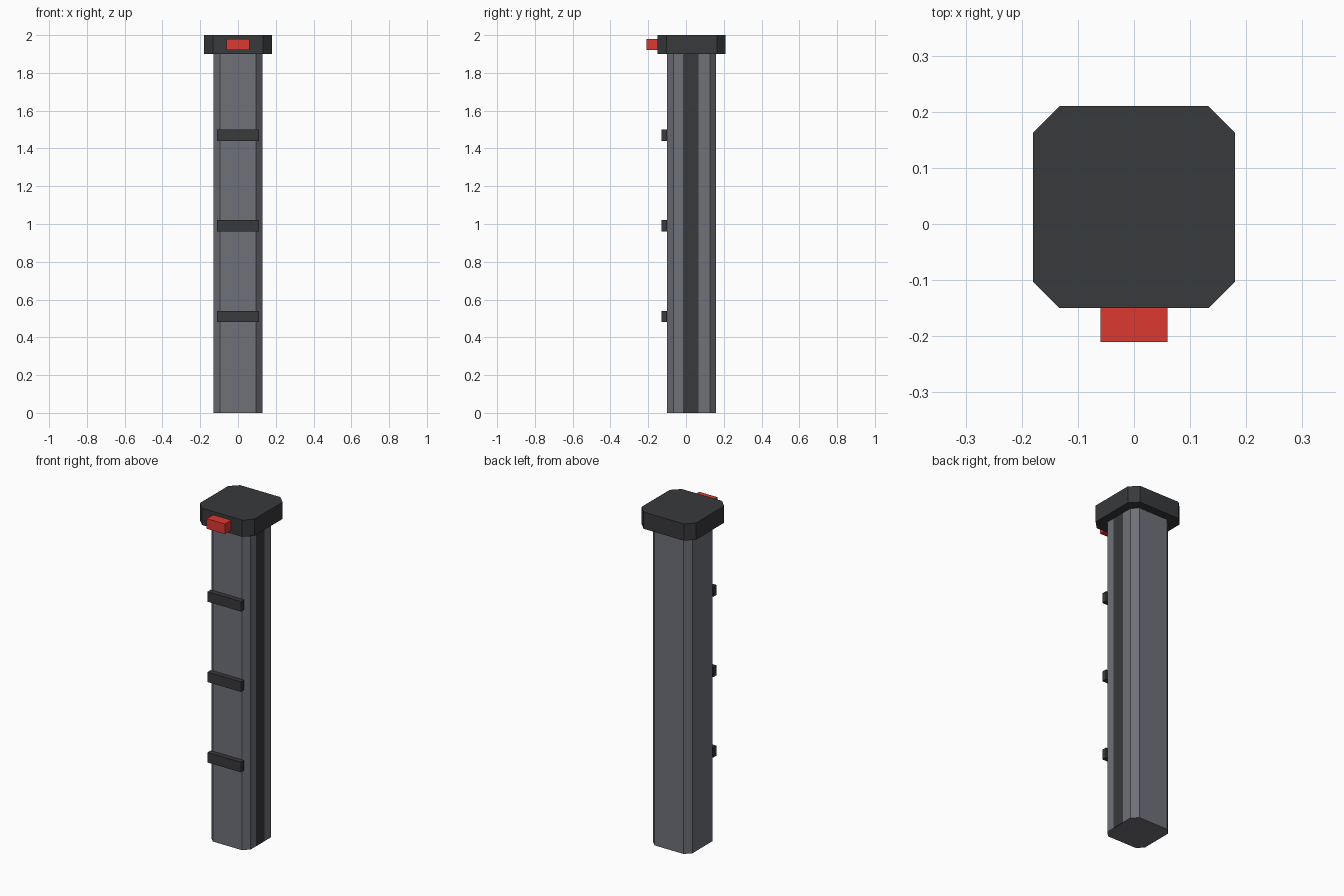
import bpy, bmesh

if "Cube" in bpy.data.objects:
    bpy.data.objects.remove(bpy.data.objects["Cube"])


def material(name, rgb):
    m = bpy.data.materials.new(name)
    m.diffuse_color = (*rgb, 1)
    m.use_nodes = True
    m.node_tree.nodes["Principled BSDF"].inputs["Base Color"].default_value = m.diffuse_color
    return m


GREY = material("grey_metal", (0.16, 0.165, 0.19))
DARK = material("dark_metal", (0.04, 0.041, 0.045))
RED = material("red", (0.72, 0.04, 0.03))


def block(name, x, y, z, mat, chamfer=0):
    """Box from (min, max) ranges, optionally with chamfered upright edges."""
    c = chamfer
    (x0, x1), (y0, y1), (z0, z1) = x, y, z
    if c:
        outline = [(x0 + c, y0), (x1 - c, y0), (x1, y0 + c), (x1, y1 - c),
                   (x1 - c, y1), (x0 + c, y1), (x0, y1 - c), (x0, y0 + c)]
    else:
        outline = [(x0, y0), (x1, y0), (x1, y1), (x0, y1)]
    bm = bmesh.new()
    base = bm.faces.new([bm.verts.new((px, py, z0)) for px, py in outline])
    top = bmesh.ops.extrude_face_region(bm, geom=[base], use_keep_orig=True)
    verts = [g for g in top["geom"] if isinstance(g, bmesh.types.BMVert)]
    bmesh.ops.translate(bm, verts=verts, vec=(0, 0, z1 - z0))
    bmesh.ops.recalc_face_normals(bm, faces=bm.faces)
    mesh = bpy.data.meshes.new(name)
    bm.to_mesh(mesh)
    bm.free()
    mesh.materials.append(mat)
    obj = bpy.data.objects.new(name, mesh)
    bpy.context.collection.objects.link(obj)
    return obj


# Post and its cap
block("post", (-0.13, 0.13), (-0.10, 0.16), (0, 1.9), GREY, 0.034)
block("cap", (-0.18, 0.18), (-0.15, 0.21), (1.9, 2.0), DARK, 0.047)

# Dark inlays, practically flush with the post's sides
block("right_inlay", (0.12, 0.1308), (-0.015, 0.065), (0, 1.9), DARK)
block("left_inlay", (-0.1296, -0.12), (-0.015, 0.065), (0.001, 1.9), DARK)

# Bands across the front
for i in range(3):
    z = 0.48 + 0.48 * i
    block(f"front_band_{i + 1}", (-0.11, 0.11), (-0.13, -0.10), (z, z + 0.06), DARK)

# Red lamp on the cap
block("lamp", (-0.06, 0.06), (-0.21, -0.15), (1.92, 1.98), RED)
